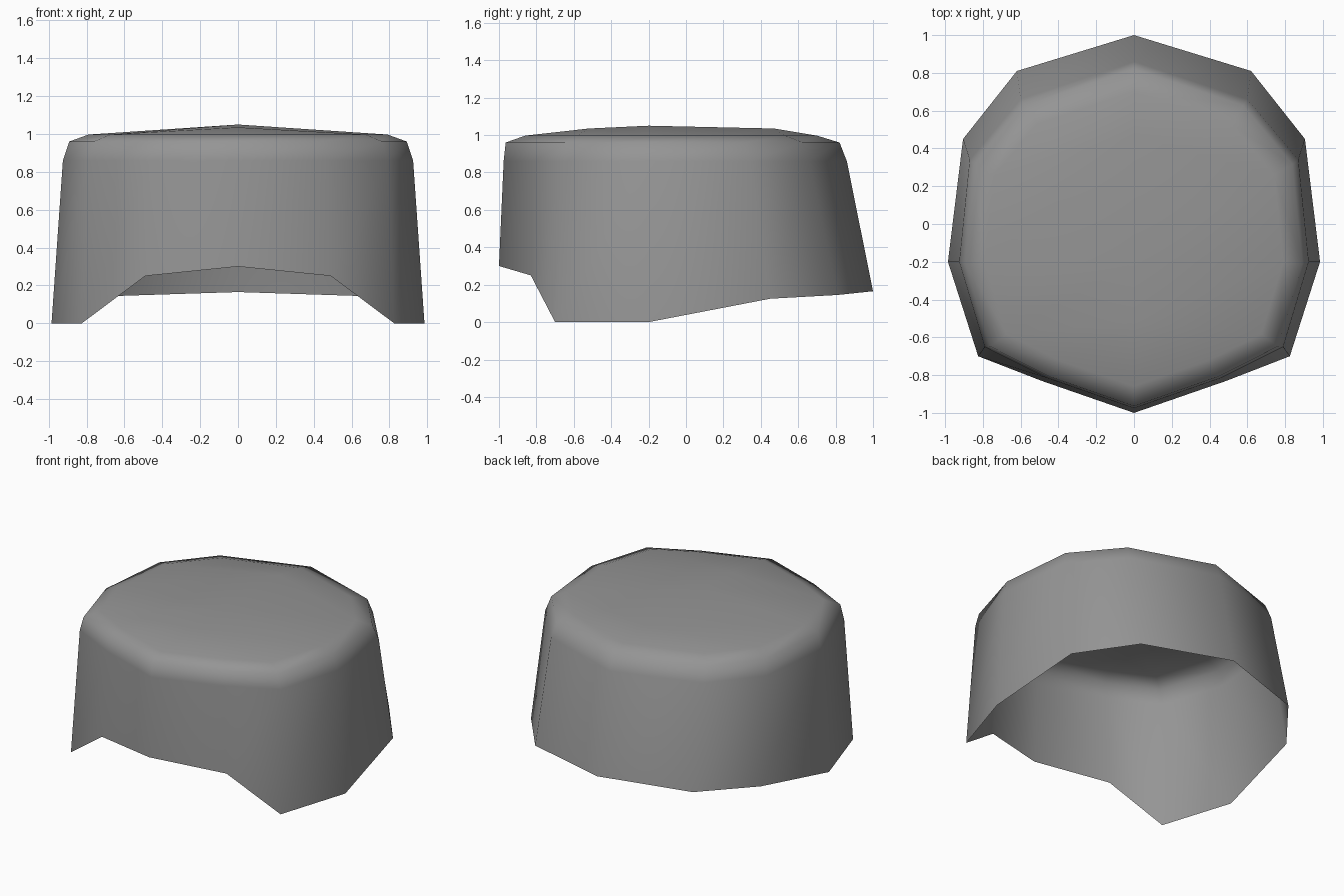
import bpy, bmesh

if "Cube" in bpy.data.objects:
    bpy.data.objects.remove(bpy.data.objects["Cube"])

# Half outlines from front centre to back centre; the other half is mirrored
rim = [(0, -1, .30), (.49, -.83, .25), (.825, -.70, 0), (.985, -.20, 0),
       (.905, .45, .125), (.62, .81, .145), (0, 1, .165)]
shoulder = [(0, -.975, .86), (.46, -.815, .86), (.79, -.65, .86), (.925, -.20, .86),
            (.87, .34, .86), (.60, .66, .86), (0, .86, .86)]


def shrink(half, sx, sy, cy, new_cy, z):
    return [(x * sx, (y - cy) * sy + new_cy, z) for x, y, _ in half]


edge = shrink(shoulder, .964, .973, -.058, -.072, .96)
crown = shrink(shoulder, .854, .85, -.058, -.08, .997)

bm = bmesh.new()


def ring(half):
    full = half + [(-x, y, z) for x, y, z in half[-2:0:-1]]
    return [bm.verts.new(p) for p in full]


# Side wall and rounded shoulder
rings = [ring(h) for h in (rim, shoulder, edge, crown)]
n = len(rings[0])
for a, b in zip(rings, rings[1:]):
    for i in range(n):
        j = (i + 1) % n
        bm.faces.new((a[i], a[j], b[j], b[i]))

# Slightly domed lid: rows of quads across a raised centre line
top = rings[-1]
mid = [bm.verts.new(p) for p in ((0, -.52, 1.035), (0, -.20, 1.05), (0, .47, 1.035))]
spine = [top[0]] + mid + [top[6]]
for side in (1, -1):
    flank = [top[(side * i) % n] for i in range(1, 6)]
    for i in range(4):
        f = (spine[i], flank[i], flank[i + 1], spine[i + 1])
        bm.faces.new(f if side == 1 else f[::-1])

for f in bm.faces:
    f.smooth = True
mesh = bpy.data.meshes.new("cap_shell")
bm.to_mesh(mesh)
bm.free()

mat = bpy.data.materials.new("mid grey")
mat.diffuse_color = (.3, .3, .3, 1)
mat.use_nodes = True
mat.node_tree.nodes["Principled BSDF"].inputs["Base Color"].default_value = mat.diffuse_color
mesh.materials.append(mat)
obj = bpy.data.objects.new("cap_shell", mesh)
bpy.context.collection.objects.link(obj)
